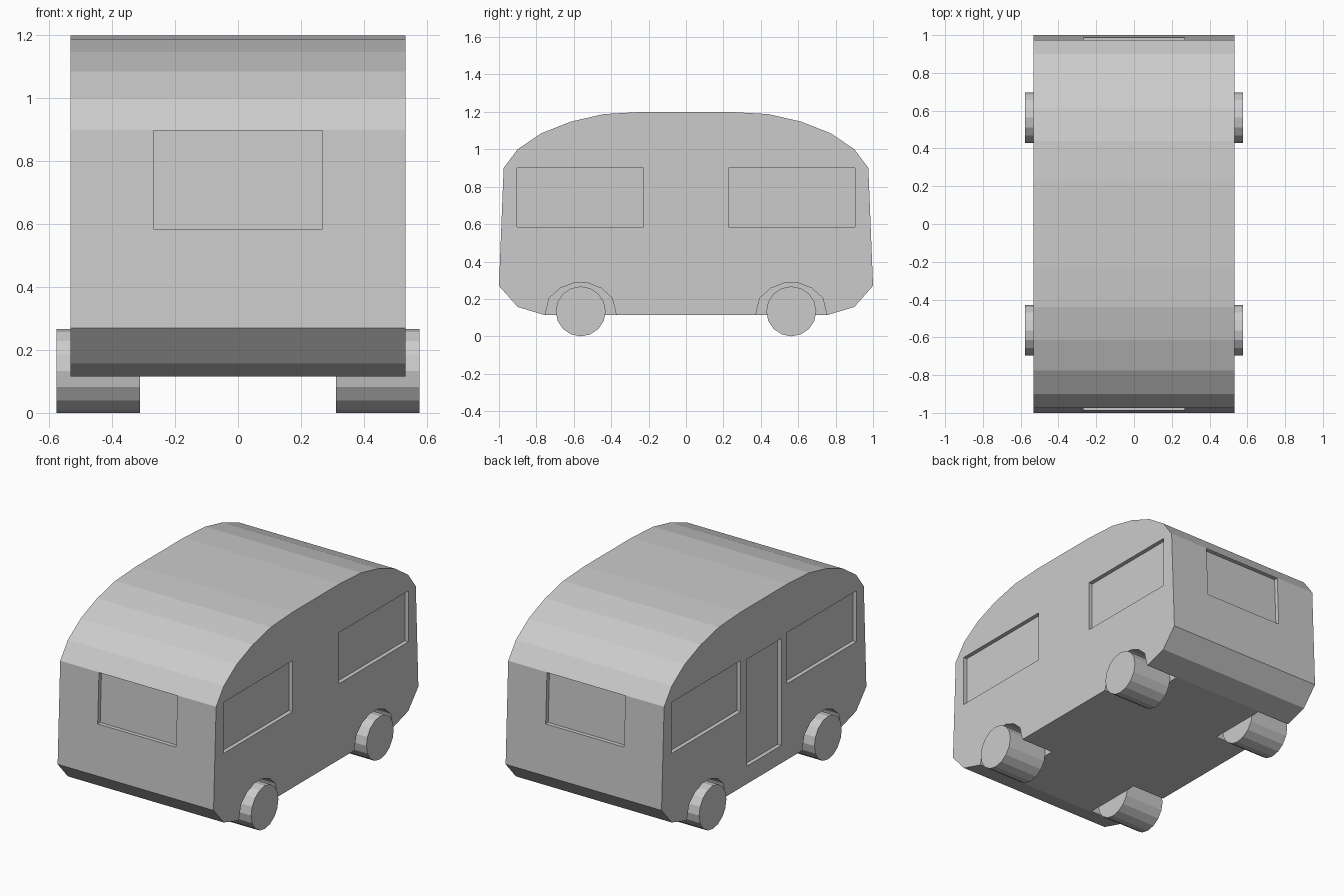
import bpy, bmesh, math

if "Cube" in bpy.data.objects:
    bpy.data.objects.remove(bpy.data.objects["Cube"])

HALF_W = 0.533
WHEEL_Y = 0.563
DEPTH = 0.025


def extrude_x(name, points, x0, x1):
    """Solid made from a (y, z) outline stretched along x."""
    bm = bmesh.new()
    face = bm.faces.new([bm.verts.new((x0, y, z)) for y, z in points])
    res = bmesh.ops.extrude_face_region(bm, geom=[face])
    moved = [v for v in res["geom"] if isinstance(v, bmesh.types.BMVert)]
    bmesh.ops.translate(bm, verts=moved, vec=(x1 - x0, 0, 0))
    bmesh.ops.recalc_face_normals(bm, faces=bm.faces)
    mesh = bpy.data.meshes.new(name)
    bm.to_mesh(mesh)
    bm.free()
    obj = bpy.data.objects.new(name, mesh)
    bpy.context.collection.objects.link(obj)
    return obj


def rect(y0, y1, z0, z1):
    return [(y0, z0), (y1, z0), (y1, z1), (y0, z1)]


def cut(body, cutter):
    cutter.hide_render = True
    mod = body.modifiers.new("cut", "BOOLEAN")
    mod.operation = "DIFFERENCE"
    mod.solver = "EXACT"
    mod.object = cutter
    bpy.context.view_layer.objects.active = body
    bpy.ops.object.modifier_apply(modifier=mod.name)
    bpy.data.objects.remove(cutter)


# Camper body: half profile mirrored front to back
half = [(0.76, 0.115), (0.90, 0.157), (1.0, 0.27), (0.975, 0.90), (0.90, 1.0),
        (0.775, 1.085), (0.615, 1.148), (0.44, 1.188), (0.23, 1.2)]
body = extrude_x("camper_body", half + [(-y, z) for y, z in reversed(half)],
                 -HALF_W, HALF_W)

# Wheel arch outline, relative to the wheel centre
arch_half = [(0.19, 0.0), (0.19, 0.115), (0.168, 0.205), (0.11, 0.257), (0.04, 0.284)]
arch = arch_half + [(-y, z) for y, z in reversed(arch_half)]

for side in (-1, 1):
    inner, outer = side * (HALF_W - DEPTH), side * (HALF_W + 0.1)
    for end in (-1, 1):
        # Wheel arches
        cut(body, extrude_x("arch_cutter", [(y + end * WHEEL_Y, z) for y, z in arch],
                            side * 0.31, outer))
        # Side windows
        cut(body, extrude_x("window_cutter", rect(end * 0.227, end * 0.903, 0.585, 0.9),
                            inner, outer))

# Door on the left side
cut(body, extrude_x("door_cutter", rect(-0.17, 0.165, 0.225, 0.885),
                    -HALF_W + DEPTH, -HALF_W - 0.1))

# Front and back windows, panes parallel to the sloped wall
for end in (-1, 1):
    pane = [(end * (0.9875 - DEPTH), 0.585), (end * 1.1, 0.585),
            (end * 1.1, 0.898), (end * (0.975 - DEPTH), 0.898)]
    cut(body, extrude_x("end_window_cutter", pane, -0.268, 0.268))

# Wheels
R = 0.1335
for side, side_name in ((-1, "left"), (1, "right")):
    for end, end_name in ((-1, "front"), (1, "back")):
        ring = [(end * WHEEL_Y + R * math.sin(k * math.pi / 8),
                 R - R * math.cos(k * math.pi / 8)) for k in range(16)]
        extrude_x(f"{end_name}_{side_name}_wheel", ring, side * 0.312, side * 0.577)
